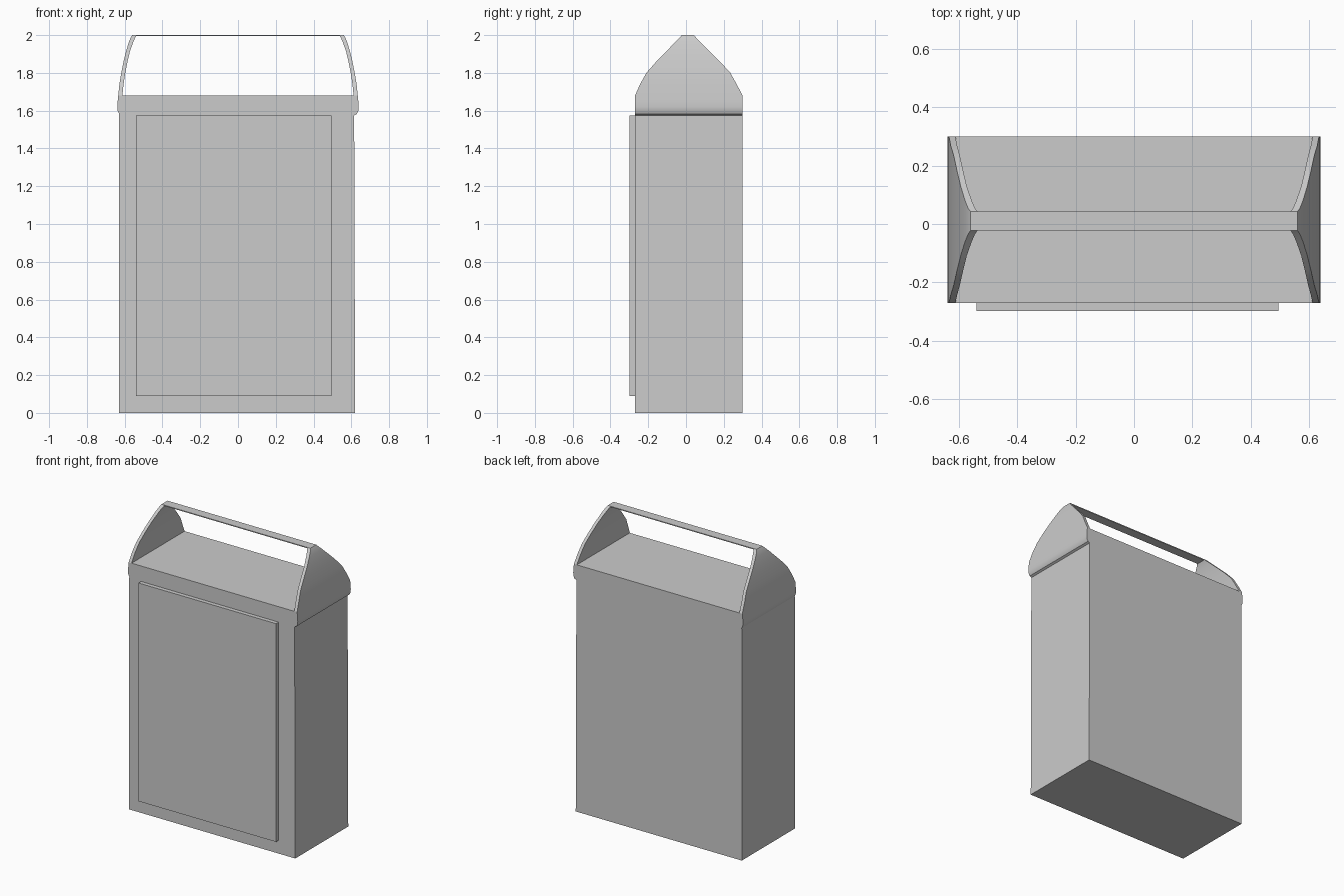
import bpy, bmesh

if "Cube" in bpy.data.objects:
    bpy.data.objects.remove(bpy.data.objects["Cube"])

FRONT, BACK = -0.27, 0.30


def finish(name, bm, smooth=False):
    bmesh.ops.recalc_face_normals(bm, faces=bm.faces[:])
    mesh = bpy.data.meshes.new(name)
    bm.to_mesh(mesh)
    bm.free()
    obj = bpy.data.objects.new(name, mesh)
    bpy.context.collection.objects.link(obj)
    if smooth:
        bpy.ops.object.select_all(action='DESELECT')
        obj.select_set(True)
        bpy.context.view_layer.objects.active = obj
        bpy.ops.object.shade_smooth_by_angle(angle=0.5)
    return obj


def extrude_profile(name, profile, y0, y1, smooth=False):
    """Extrude an x-z outline along y."""
    bm = bmesh.new()
    a = [bm.verts.new((x, y0, z)) for x, z in profile]
    b = [bm.verts.new((x, y1, z)) for x, z in profile]
    bm.faces.new(a)
    bm.faces.new(b[::-1])
    n = len(a)
    for i in range(n):
        j = (i + 1) % n
        bm.faces.new((a[i], b[i], b[j], a[j]))
    return finish(name, bm, smooth)


def box(name, x0, x1, y0, y1, z0, z1):
    return extrude_profile(name, [(x0, z0), (x1, z0), (x1, z1), (x0, z1)], y0, y1)


# Cabinet body with rounded shoulders overhanging the sides
shoulder = [(0.615, 1.575), (0.629, 1.582), (0.637, 1.598),
            (0.639, 1.62), (0.637, 1.65), (0.634, 1.68)]
body = [(-0.63, 0), (0.62, 0), *shoulder]
body += [(-x, z) for x, z in shoulder[:0:-1]] + [(-0.63, 1.575)]
extrude_profile("cabinet_body", body, FRONT, BACK, True)

# Raised front door
box("front_door", -0.54, 0.495, -0.298, FRONT, 0.09, 1.575)

# Curved handle supports: z, outer x, inner x, front y, back y
LEVELS = [
    (1.68, 0.634, 0.612, -0.27, 0.30),
    (1.74, 0.628, 0.606, -0.243, 0.268),
    (1.80, 0.618, 0.597, -0.21, 0.235),
    (1.86, 0.606, 0.585, -0.157, 0.18),
    (1.91, 0.594, 0.573, -0.108, 0.13),
    (1.96, 0.579, 0.556, -0.060, 0.080),
    (1.985, 0.569, 0.545, -0.035, 0.055),
    (2.00, 0.560, 0.536, -0.022, 0.042),
]
for side, s in (("left", -1), ("right", 1)):
    bm = bmesh.new()
    rings = [[bm.verts.new((s * x, y, z)) for x, y in
              ((xo, yf), (xo, yb), (xi, yb), (xi, yf))]
             for z, xo, xi, yf, yb in LEVELS]
    for lo, hi in zip(rings, rings[1:]):
        for i in range(4):
            j = (i + 1) % 4
            bm.faces.new((lo[i], lo[j], hi[j], hi[i]))
    bm.faces.new(rings[0])
    bm.faces.new(rings[-1])
    finish(side + "_handle_support", bm, True)

# Thin handle strip across the top
box("handle_strip", -0.54, 0.54, -0.022, 0.042, 1.994, 2.0)
